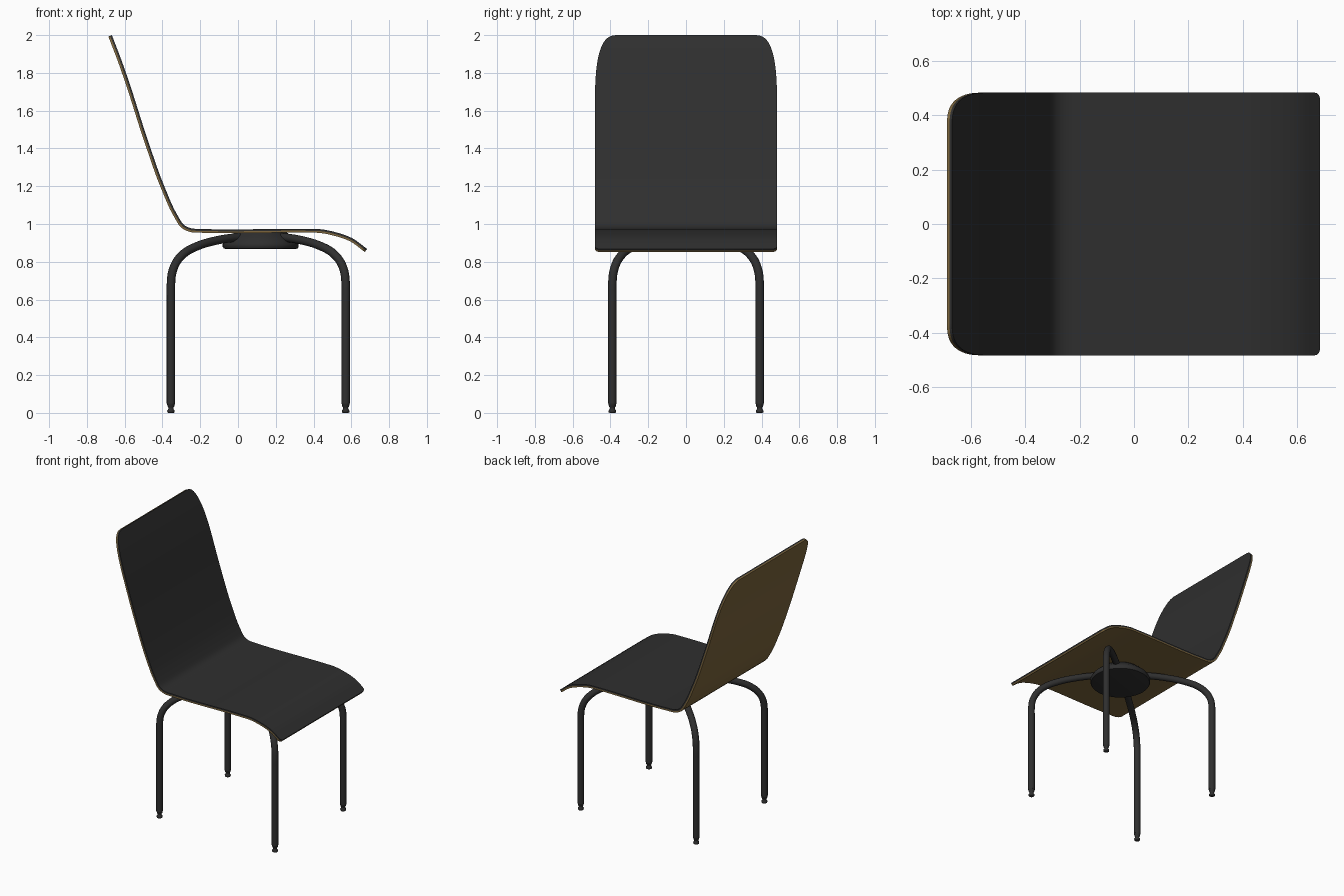
import bpy, bmesh, math
from mathutils import Vector
from mathutils.geometry import interpolate_bezier

if "Cube" in bpy.data.objects:
    bpy.data.objects.remove(bpy.data.objects["Cube"])


def material(name, rgb):
    m = bpy.data.materials.new(name)
    m.diffuse_color = (*rgb, 1)
    m.use_nodes = True
    m.node_tree.nodes["Principled BSDF"].inputs["Base Color"].default_value = m.diffuse_color
    return m


BLACK = material("black", (0.028, 0.028, 0.028))
WOOD = material("wood", (0.2, 0.13, 0.045))


def add_object(name, bm, mat, angle=35):
    bmesh.ops.recalc_face_normals(bm, faces=bm.faces)
    me = bpy.data.meshes.new(name)
    bm.to_mesh(me)
    bm.free()
    me.materials.append(mat)
    ob = bpy.data.objects.new(name, me)
    bpy.context.collection.objects.link(ob)
    bpy.ops.object.select_all(action='DESELECT')
    ob.select_set(True)
    bpy.context.view_layer.objects.active = ob
    bpy.ops.object.shade_smooth_by_angle(angle=math.radians(angle))
    return ob


def smooth_path(pts, steps):
    """Smooth curve through the points, without overshoot on uneven spacing."""
    p = [Vector(q) for q in pts]
    tan = []
    for i in range(len(p)):
        if i == 0:
            t = p[1] - p[0]
        elif i == len(p) - 1:
            t = p[-1] - p[-2]
        else:
            a, b = p[i] - p[i - 1], p[i + 1] - p[i]
            t = a.normalized() * b.length + b.normalized() * a.length
        tan.append(t.normalized())
    out = [p[0]]
    for i in range(len(p) - 1):
        h = (p[i + 1] - p[i]).length / 3
        out += interpolate_bezier(p[i], p[i] + tan[i] * h, p[i + 1] - tan[i + 1] * h,
                                  p[i + 1], steps + 1)[1:]
    return out


def lathe(bm, profile, centre, segments):
    rings = []
    for r, z in profile:
        rings.append([bm.verts.new((centre[0] + r * math.cos(a), centre[1] + r * math.sin(a), z))
                      for a in (2 * math.pi * k / segments for k in range(segments))])
    for lo, hi in zip(rings, rings[1:]):
        for k in range(segments):
            j = (k + 1) % segments
            bm.faces.new((lo[k], lo[j], hi[j], hi[k]))
    bm.faces.new(rings[0])
    bm.faces.new(rings[-1])


# Seat shell: side profile from the top of the back to the front lip
SIDE = [(-0.677, 0, 1.996), (-0.625, 0, 1.86), (-0.59, 0, 1.76), (-0.49, 0, 1.45),
        (-0.395, 0, 1.185), (-0.328, 0, 1.04), (-0.29, 0, 0.985), (-0.245, 0, 0.966),
        (-0.2, 0, 0.964), (0.38, 0, 0.964), (0.43, 0, 0.963), (0.51, 0, 0.948),
        (0.6, 0, 0.916), (0.677, 0, 0.86)]
path = smooth_path(SIDE, 10)
lengths = [0.0]
for a, b in zip(path, path[1:]):
    lengths.append(lengths[-1] + (b - a).length)
total = lengths[-1]


def at(s):
    for i in range(len(path) - 1):
        if s <= lengths[i + 1] + 1e-9:
            f = (s - lengths[i]) / (lengths[i + 1] - lengths[i])
            return path[i].lerp(path[i + 1], f)
    return path[-1].copy()


def corner(d, length, inset, power):
    if d >= length:
        return 0
    u = 1 - d / length
    return inset * (1 - max(0, 1 - u ** power) ** (1 / power))


def half_width(s):
    return 0.482 - corner(s, 0.4, 0.12, 2.8) - corner(total - s, 0.025, 0.025, 2)


stations = [0.4 * (k / 16) ** 2.5 for k in range(17)]
stations += [0.4 + (total - 0.425) * k / 70 for k in range(1, 71)]
stations += [total - 0.025 * (1 - k / 6) ** 2 for k in range(1, 7)]


def sheet(name, low, high, mat):
    bm = bmesh.new()
    rows = []
    for s in stations:
        c = at(s)
        t = (at(min(total, s + 0.008)) - at(max(0, s - 0.008))).normalized()
        n = Vector((-t.z, 0, t.x))
        w = half_width(s)
        rows.append([bm.verts.new(c + n * o + Vector((0, y, 0)))
                     for o, y in ((low, -w), (low, w), (high, w), (high, -w))])
    for a, b in zip(rows, rows[1:]):
        for k in range(4):
            j = (k + 1) % 4
            bm.faces.new((a[k], a[j], b[j], b[k]))
    bm.faces.new(rows[0])
    bm.faces.new(rows[-1])
    return add_object(name, bm, mat)


sheet("seat_upholstery", 0.0, 0.01, BLACK)
sheet("seat_wood_shell", -0.01, 0.0, WOOD)

# Round mounting hub under the seat
HUB = (0.12, 0)
bm = bmesh.new()
lathe(bm, [(0.185, 0.868), (0.196, 0.871), (0.201, 0.88), (0.201, 0.893), (0.192, 0.91),
           (0.165, 0.935), (0.14, 0.954)], HUB, 48)
add_object("mounting_hub", bm, BLACK)

# Bent tube legs and their feet; (fraction from hub to foot, height)
BEND = [(0.08, 0.93), (0.28, 0.928), (0.5, 0.912), (0.7, 0.884), (0.85, 0.846),
        (0.94, 0.798), (0.985, 0.745), (1.0, 0.68), (1.0, 0.62), (1.0, 0.05)]
FOOT = [(0.015, 0.0), (0.019, 0.003), (0.02, 0.012), (0.014, 0.02), (0.013, 0.028),
        (0.018, 0.034), (0.0225, 0.055)]
for end, x in (("back", -0.355), ("front", 0.57)):
    for side, y in (("right", -0.39), ("left", 0.39)):
        pts = smooth_path([(HUB[0] + (x - HUB[0]) * f, y * f, z) for f, z in BEND], 6)
        cu = bpy.data.curves.new("leg_path", 'CURVE')
        cu.dimensions = '3D'
        cu.bevel_depth = 0.0225
        cu.bevel_resolution = 6
        cu.use_fill_caps = True
        sp = cu.splines.new('POLY')
        sp.points.add(len(pts) - 1)
        for q, p in zip(sp.points, pts):
            q.co = (*p, 1)
        tmp = bpy.data.objects.new("leg_path", cu)
        bpy.context.collection.objects.link(tmp)
        me = bpy.data.meshes.new_from_object(
            tmp.evaluated_get(bpy.context.evaluated_depsgraph_get()))
        bm = bmesh.new()
        bm.from_mesh(me)
        bpy.data.objects.remove(tmp)
        bpy.data.meshes.remove(me)
        add_object(f"{end}_{side}_leg", bm, BLACK)
        bm = bmesh.new()
        lathe(bm, FOOT, (x, y), 20)
        add_object(f"{end}_{side}_foot", bm, BLACK, 60)
